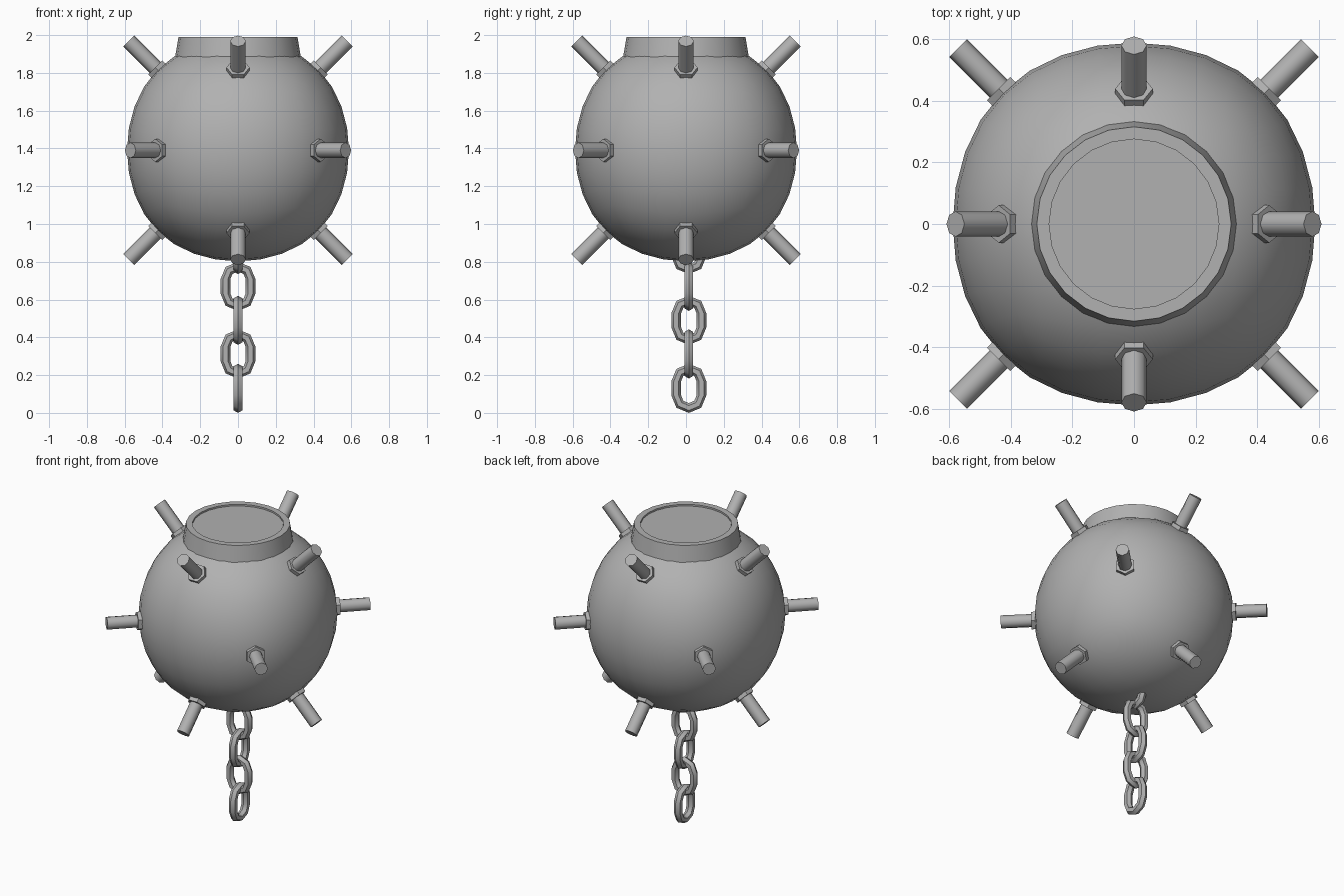
import bpy, bmesh, math
from mathutils import Vector, Matrix

if "Cube" in bpy.data.objects:
    bpy.data.objects.remove(bpy.data.objects["Cube"])

CENTER = Vector((0, 0, 1.39))

# Dark grey metal
metal = bpy.data.materials.new("dark_metal")
metal.diffuse_color = (0.44, 0.44, 0.44, 1)
metal.use_nodes = True
metal.node_tree.nodes["Principled BSDF"].inputs["Base Color"].default_value = metal.diffuse_color


def finish(name, bm, angle=50):
    bmesh.ops.recalc_face_normals(bm, faces=bm.faces)
    me = bpy.data.meshes.new(name)
    bm.to_mesh(me)
    bm.free()
    me.materials.append(metal)
    ob = bpy.data.objects.new(name, me)
    bpy.context.collection.objects.link(ob)
    bpy.ops.object.select_all(action='DESELECT')
    ob.select_set(True)
    bpy.context.view_layer.objects.active = ob
    bpy.ops.object.shade_smooth_by_angle(angle=math.radians(angle))
    return ob


def add_cylinder(bm, direction, corner, start, end, radius, sides):
    # corner: the direction one of the prism's edges points to
    rot = Matrix((corner.cross(direction), corner, direction)).transposed().to_4x4()
    mat = Matrix.Translation(CENTER + direction * (start + end) / 2) @ rot
    bmesh.ops.create_cone(bm, cap_ends=True, segments=sides, radius1=radius,
                          radius2=radius, depth=end - start, matrix=mat)


# Round body: subdivided cube, slightly fuller at its corners than a true sphere
bm = bmesh.new()
bmesh.ops.create_cube(bm, size=1.4, matrix=Matrix.Translation(CENTER))
body = finish("body", bm, 180)
subsurf = body.modifiers.new("rounding", 'SUBSURF')
subsurf.levels = subsurf.render_levels = 3

# Tapered collar with a shallow recessed lid
bm = bmesh.new()
profile = [(0.337, 1.86), (0.315, 1.99), (0.275, 1.99), (0.275, 1.979)]
sides = 24
rings = []
for r, z in profile:
    rings.append([bm.verts.new((r * math.cos(math.tau * i / sides),
                                r * math.sin(math.tau * i / sides), z))
                  for i in range(sides)])
for a, b in zip(rings, rings[1:]):
    for i in range(sides):
        j = (i + 1) % sides
        bm.faces.new((a[i], a[j], b[j], b[i]))
bm.faces.new(rings[-1])
finish("top_collar", bm)

# Spikes in hexagonal sockets: level ring on the diagonals, tilted rings on the axes
for label, elevation, offset, reach in (("upper", 45, 0, 0.818),
                                        ("middle", 0, 45, 0.806),
                                        ("lower", -45, 0, 0.818)):
    for k in range(4):
        el, az = math.radians(elevation), math.radians(offset + 90 * k)
        d = Vector((math.cos(el) * math.cos(az),
                    math.cos(el) * math.sin(az), math.sin(el)))
        side = Vector((-math.sin(az), math.cos(az), 0))
        corner = Vector((0, 0, 1)) if label == "middle" else side
        bm = bmesh.new()
        add_cylinder(bm, d, corner, 0.54, 0.62, 0.061, 6)
        add_cylinder(bm, d, corner, 0.60, reach, 0.041, 8)
        finish(f"{label}_spike_{k + 1}", bm)


# Chain of interlocking links, alternating by a quarter turn
def chain_link(name, bottom, along_y):
    wire, half_w, straight, steps, sides = 0.026, 0.067, 0.037, 4, 6
    mid = bottom + wire + half_w + straight
    bm = bmesh.new()
    loops = []
    for end in (0, 1):
        for s in range(steps + 1):
            a = math.pi * (end + s / steps)
            out = Vector((math.cos(a), 0, math.sin(a)))
            c = out * half_w + Vector((0, 0, straight if end == 0 else -straight))
            loop = []
            for i in range(sides):
                t = math.tau * i / sides
                p = c + out * wire * math.cos(t) + Vector((0, wire * math.sin(t), 0))
                if along_y:
                    p = Vector((-p.y, p.x, p.z))
                loop.append(bm.verts.new(p + Vector((0, 0.015, mid))))
            loops.append(loop)
    for n, a in enumerate(loops):
        b = loops[(n + 1) % len(loops)]
        for i in range(sides):
            j = (i + 1) % sides
            bm.faces.new((a[i], a[j], b[j], b[i]))
    finish(name, bm)


for n, bottom in enumerate((0.0, 0.182, 0.36, 0.54, 0.735)):
    chain_link(f"chain_link_{n + 1}", bottom, n % 2 == 0)
